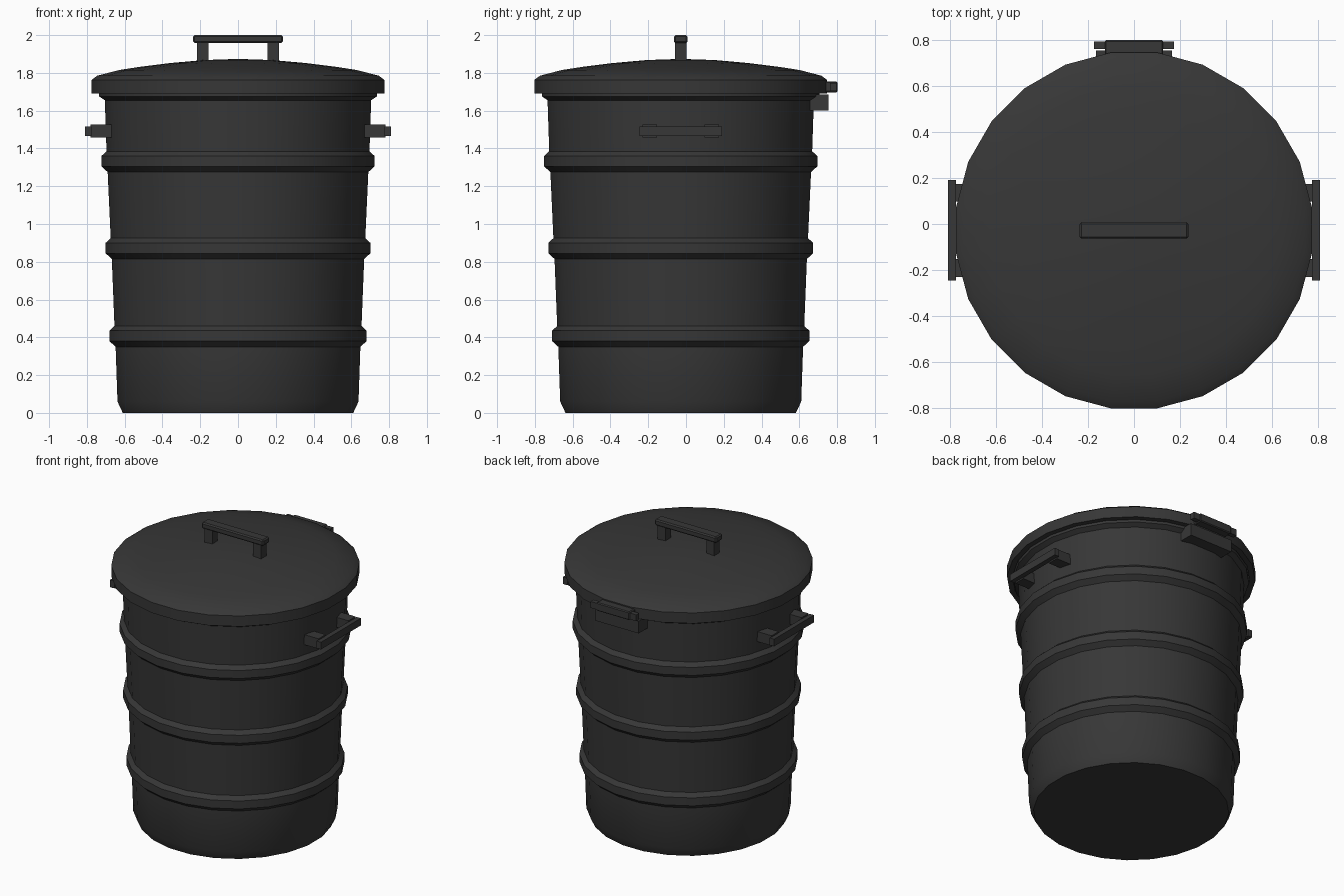
import bpy
import bmesh
from math import cos, sin, pi, radians

if "Cube" in bpy.data.objects:
    bpy.data.objects.remove(bpy.data.objects["Cube"], do_unlink=True)

SIDES = 24
CY = -0.028  # centre line of the bin

dark = bpy.data.materials.new("dark_grey")
dark.use_nodes = True
colour = (0.038, 0.038, 0.038, 1)
dark.diffuse_color = colour
dark.node_tree.nodes["Principled BSDF"].inputs["Base Color"].default_value = colour


def finish(name, bm, smooth):
    bmesh.ops.recalc_face_normals(bm, faces=bm.faces)
    mesh = bpy.data.meshes.new(name)
    bm.to_mesh(mesh)
    bm.free()
    mesh.materials.append(dark)
    obj = bpy.data.objects.new(name, mesh)
    bpy.context.collection.objects.link(obj)
    if smooth:
        bpy.ops.object.select_all(action="DESELECT")
        obj.select_set(True)
        bpy.context.view_layer.objects.active = obj
        bpy.ops.object.shade_smooth_by_angle(angle=radians(28))
    return obj


def lathe(name, profile):
    """Spin (flat radius, height) points; flats face the four axes."""
    bm = bmesh.new()
    rings = []
    for r, z in profile:
        if r == 0:
            rings.append([bm.verts.new((0, CY, z))] * SIDES)
            continue
        r /= cos(pi / SIDES)
        angles = [2 * pi * (i + 0.5) / SIDES for i in range(SIDES)]
        rings.append([bm.verts.new((r * cos(a), CY + r * sin(a), z)) for a in angles])
    for low, high in zip(rings, rings[1:]):
        for i in range(SIDES):
            j = (i + 1) % SIDES
            corners = dict.fromkeys((low[i], low[j], high[j], high[i]))
            bm.faces.new(list(corners))
    return finish(name, bm, True)


def box(name, x, y, z, bevel=0):
    """Box given by its (min, max) range on each axis."""
    bm = bmesh.new()
    bmesh.ops.create_cube(bm, size=1)
    for v in bm.verts:
        v.co = [(lo + hi) / 2 + c * (hi - lo) for c, (lo, hi) in zip(v.co, (x, y, z))]
    obj = finish(name, bm, False)
    if bevel:
        mod = obj.modifiers.new("chamfer", "BEVEL")
        mod.width = bevel
        mod.segments = 1
    return obj


# Tapered body with three raised hoops and a flared rim
body = [(0, 0), (0.61, 0), (0.638, 0.06)]
for z, wall in ((0.35, 0.648), (0.815, 0.668), (1.275, 0.69)):
    body += [(wall, z), (wall + 0.033, z + 0.03), (wall + 0.033, z + 0.085), (wall + 0.006, z + 0.11)]
body += [(0.705, 1.655), (0.735, 1.675), (0.735, 1.73), (0.68, 1.73)]
lathe("bin_body", body)

# Domed lid with a hanging skirt
lathe("lid", [(0, 1.874), (0.18, 1.868), (0.36, 1.852), (0.52, 1.832), (0.63, 1.815),
              (0.745, 1.785), (0.775, 1.763), (0.775, 1.69), (0.74, 1.69), (0.74, 1.74), (0, 1.76)])

# Lid handle
box("lid_handle_bar", (-0.237, 0.237), (CY - 0.036, CY + 0.036), (1.958, 2.0), 0.008)
for side, s in (("right", -1), ("left", 1)):
    xs = sorted((s * 0.157, s * 0.217))
    box("lid_handle_post_" + side, xs, (CY - 0.03, CY + 0.03), (1.84, 1.96))

# Side handles
for side, s in (("right", -1), ("left", 1)):
    box("side_handle_bar_" + side, sorted((s * 0.776, s * 0.81)),
        (CY - 0.219, CY + 0.219), (1.467, 1.517))
    for end, d in (("front", -1), ("back", 1)):
        ys = sorted((CY + d * 0.125, CY + d * 0.203))
        box(f"side_handle_mount_{side}_{end}", sorted((s * 0.65, s * 0.78)), ys, (1.457, 1.527))

# Rear hinge
box("hinge_base", (-0.165, 0.165), (0.64, 0.755), (1.6, 1.685))
box("hinge_knuckle", (-0.127, 0.127), (0.71, 0.802), (1.697, 1.755), 0.006)
box("hinge_pin", (-0.175, 0.175), (0.763, 0.796), (1.703, 1.747))
